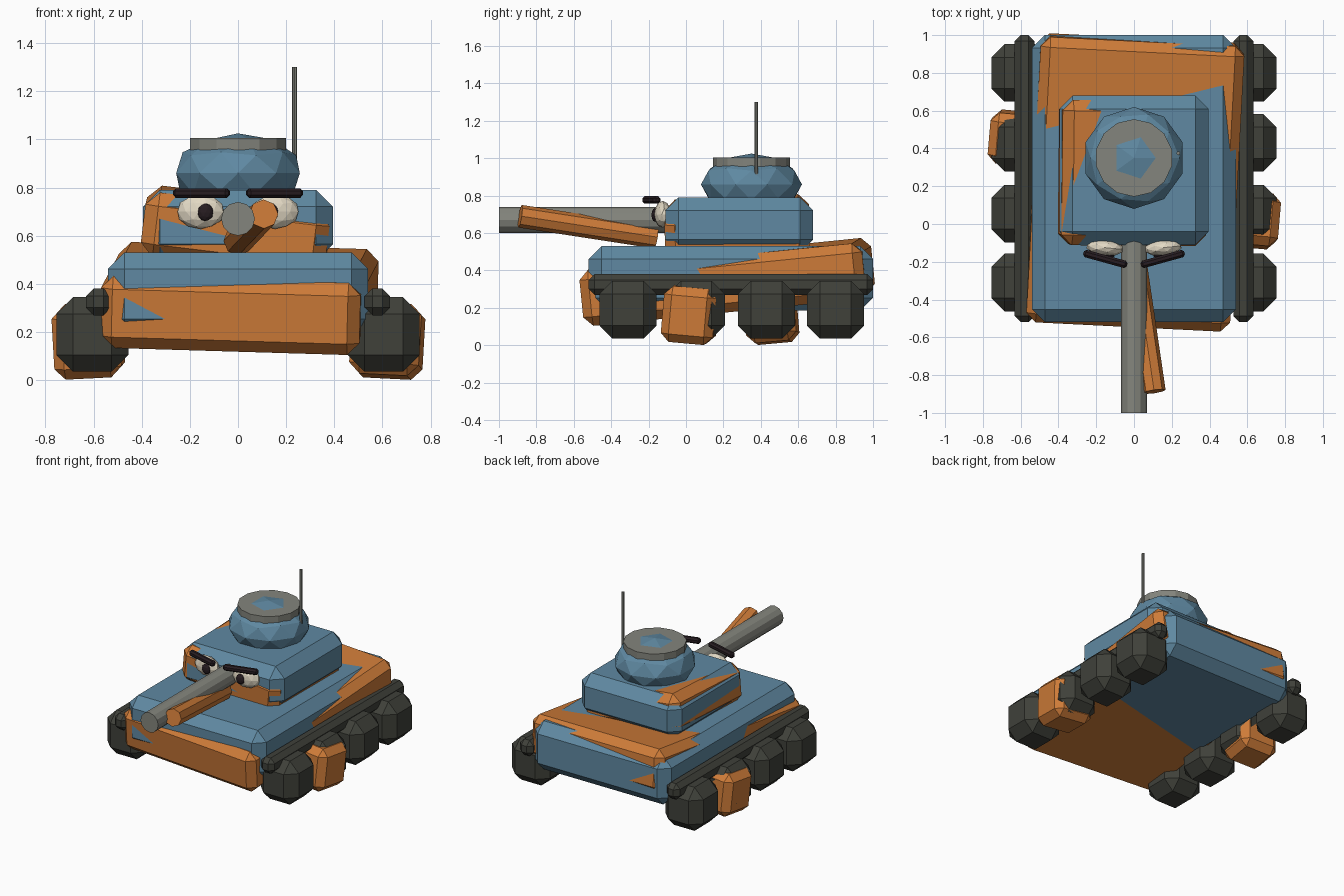
import bpy, bmesh, math
from mathutils import Vector, Euler, Matrix

if "Cube" in bpy.data.objects:
    bpy.data.objects.remove(bpy.data.objects["Cube"])


def material(name, rgb):
    m = bpy.data.materials.new(name)
    m.diffuse_color = (*rgb, 1)
    m.use_nodes = True
    m.node_tree.nodes["Principled BSDF"].inputs["Base Color"].default_value = m.diffuse_color
    return m


BLUE = material("blue_paint", (0.115, 0.25, 0.36))
ORANGE = material("orange_paint", (0.62, 0.20, 0.04))
DARK = material("dark_rubber", (0.05, 0.052, 0.042))
GREY = material("grey_metal", (0.23, 0.235, 0.205))
CREAM = material("eye_cream", (0.76, 0.69, 0.55))
BLACK = material("brow_black", (0.02, 0.012, 0.015))


def finish(name, bm, mat, loc=(0, 0, 0), rot=(0, 0, 0)):
    me = bpy.data.meshes.new(name)
    bmesh.ops.recalc_face_normals(bm, faces=bm.faces[:])
    bm.to_mesh(me)
    bm.free()
    me.materials.append(mat)
    ob = bpy.data.objects.new(name, me)
    ob.location, ob.rotation_euler = loc, rot
    bpy.context.collection.objects.link(ob)
    return ob


def bevel_box(name, loc, size, bevel, mat, rot=(0, 0, 0)):
    bm = bmesh.new()
    bmesh.ops.create_cube(bm, size=1)
    bmesh.ops.scale(bm, vec=size, verts=bm.verts[:])
    bmesh.ops.bevel(bm, geom=bm.edges[:], offset=bevel, segments=1,
                    affect='EDGES', profile=0.5)
    return finish(name, bm, mat, loc, rot)


def rod(name, a, b, radius, sides, mat):
    a, b = Vector(a), Vector(b)
    bm = bmesh.new()
    bmesh.ops.create_cone(bm, cap_ends=True, segments=sides, radius1=radius,
                          radius2=radius, depth=(b - a).length)
    turn = (b - a).to_track_quat('Z', 'Y').to_euler()
    return finish(name, bm, mat, (a + b) / 2, turn)


def ball(name, loc, radii, mat, rot=(0, 0, 0), detail=2):
    bm = bmesh.new()
    bmesh.ops.create_icosphere(bm, subdivisions=detail, radius=1)
    bmesh.ops.scale(bm, vec=radii, verts=bm.verts[:])
    return finish(name, bm, mat, loc, rot)


# Hull and its skewed orange shell
bevel_box("hull", (0, 0.24, 0.358), (1.08, 1.52, 0.345), 0.068, BLUE)
bevel_box("hull_orange_patch", (0.005, 0.22, 0.339), (1.08, 1.52, 0.30), 0.05,
          ORANGE, (0.10, 0.03, -0.05))

# Turret and its skewed orange shell
bevel_box("turret", (0, 0.285, 0.643), (0.79, 0.79, 0.295), 0.07, BLUE)
bevel_box("turret_orange_patch", (-0.008, 0.274, 0.62), (0.77, 0.77, 0.27),
          0.055, ORANGE, (0.044, 0.12, -0.006))

# Cupola, hatch ring and antenna
ball("cupola", (0, 0.35, 0.86), (0.27, 0.27, 0.165), BLUE)
rod("hatch_ring", (0, 0.35, 0.955), (0, 0.35, 1.005), 0.205, 14, GREY)
rod("antenna", (0.235, 0.375, 0.88), (0.235, 0.375, 1.30), 0.01, 8, GREY)

# Guns
rod("barrel", (0, -0.08, 0.67), (0, -1.0, 0.67), 0.07, 12, GREY)
rod("orange_barrel", (0.0, -0.16, 0.578), (0.107, -0.887, 0.69), 0.061, 8, ORANGE)

# Face and running gear, one set per side
for side, s in (("left", -1), ("right", 1)):
    ball("eye_" + side, (s * 0.155, -0.125, 0.70), (0.1, 0.045, 0.072),
         CREAM, (0, 0, s * 0.1))
    ball("pupil_" + side, (s * 0.135, -0.165, 0.697), (0.033, 0.02, 0.037), BLACK)
    bevel_box("brow_" + side, (s * 0.152, -0.185, 0.777), (0.24, 0.04, 0.04),
              0.012, BLACK, (0, 0, s * 0.27))
    bevel_box("track_guard_" + side, (s * 0.579, 0.24, 0.325),
              (0.105, 1.52, 0.112), 0.032, DARK)
    for i, y in enumerate((-0.31, 0.055, 0.43, 0.80)):
        bevel_box(f"wheel_{side}_{i + 1}", (s * 0.605, y, 0.19),
                  (0.30, 0.305, 0.31), 0.07, DARK)

# Loose orange wheels
bevel_box("orange_wheel_right", (0.62, 0.022, 0.164), (0.29, 0.28, 0.30), 0.045,
          ORANGE, (-0.09, 0.05, -0.09))
bevel_box("orange_wheel_left", (-0.622, 0.455, 0.164), (0.28, 0.27, 0.30), 0.045,
          ORANGE, (0.09, -0.05, -0.09))
